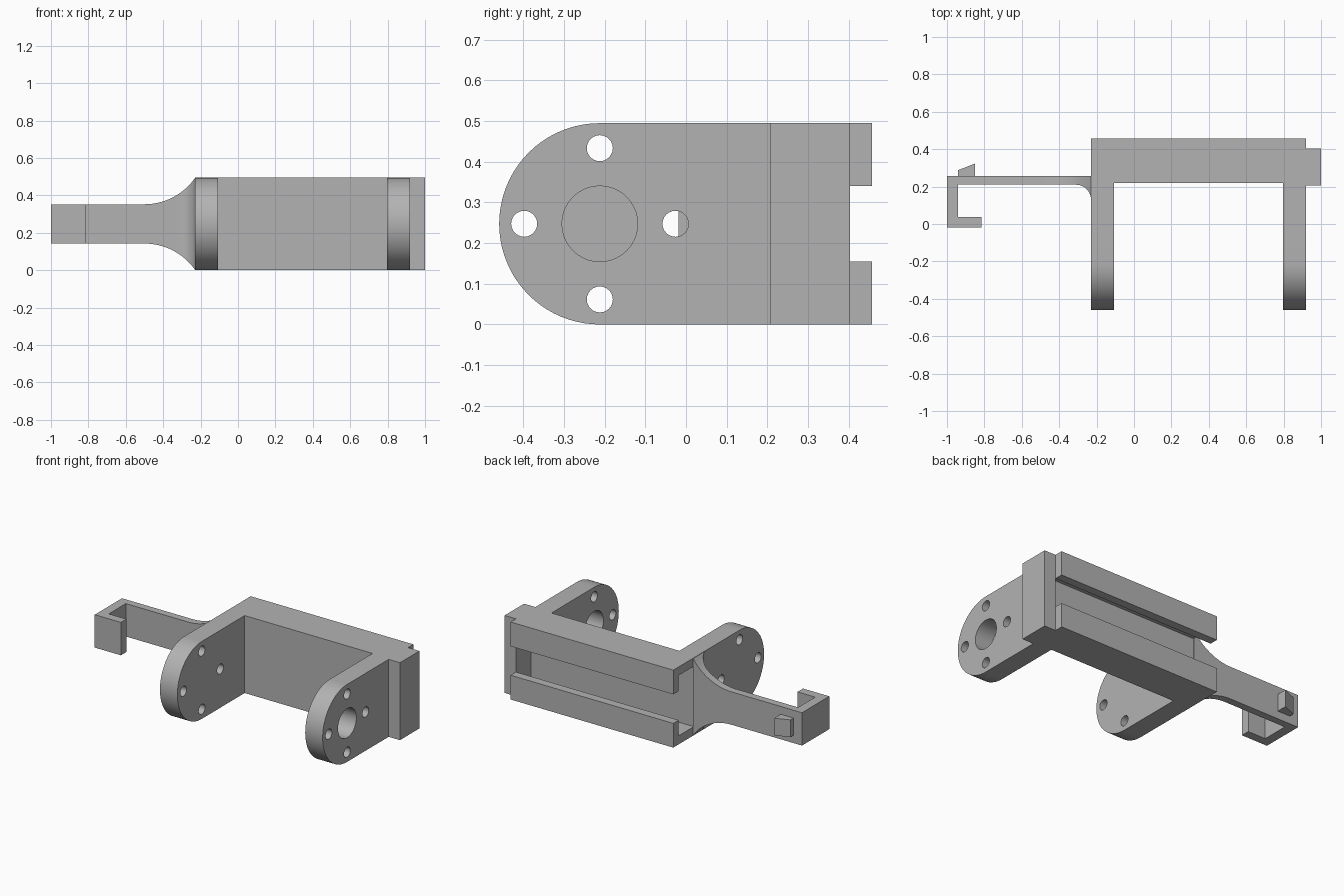
import bpy, bmesh
from math import sin, cos, pi, sqrt

if "Cube" in bpy.data.objects:
    bpy.data.objects.remove(bpy.data.objects["Cube"])

grey = bpy.data.materials.new("light grey plastic")
grey.use_nodes = True
grey.diffuse_color = (0.45, 0.45, 0.45, 1)
grey.node_tree.nodes["Principled BSDF"].inputs["Base Color"].default_value = grey.diffuse_color

H = 0.495          # overall height
MID = H / 2
LUG_Y = -0.212     # centre of the rounded lug ends


def loft(name, rings):
    """Skin matching rings of 3D points and cap both ends."""
    bm = bmesh.new()
    rows = [[bm.verts.new(p) for p in ring] for ring in rings]
    n = len(rows[0])
    for a, b in zip(rows, rows[1:]):
        for i in range(n):
            j = (i + 1) % n
            bm.faces.new((a[i], a[j], b[j], b[i]))
    bm.faces.new(rows[0][::-1])
    bm.faces.new(rows[-1])
    bmesh.ops.recalc_face_normals(bm, faces=bm.faces)
    mesh = bpy.data.meshes.new(name)
    bm.to_mesh(mesh)
    bm.free()
    mesh.materials.append(grey)
    obj = bpy.data.objects.new(name, mesh)
    bpy.context.collection.objects.link(obj)
    return obj


def prism_x(name, outline, x0, x1):
    return loft(name, [[(x, y, z) for y, z in outline] for x in (x0, x1)])


def prism_z(name, outline, z0, z1):
    return loft(name, [[(x, y, z) for x, y in outline] for z in (z0, z1)])


def circle(y, z, r, n):
    return [(y + r * cos(2 * pi * i / n), z + r * sin(2 * pi * i / n)) for i in range(n)]


def select_only(obj):
    bpy.ops.object.select_all(action='DESELECT')
    obj.select_set(True)
    bpy.context.view_layer.objects.active = obj


def smooth(obj):
    select_only(obj)
    bpy.ops.object.shade_smooth_by_angle(angle=pi / 6)


def drill(obj, y, z, r, n, x0, x1):
    cutter = prism_x("hole_cutter", circle(y, z, r, n), x0 - 0.05, x1 + 0.05)
    cutter.hide_render = True
    mod = obj.modifiers.new("hole", 'BOOLEAN')
    mod.operation, mod.solver, mod.object = 'DIFFERENCE', 'EXACT', cutter
    select_only(obj)
    bpy.ops.object.modifier_apply(modifier=mod.name)
    bpy.data.objects.remove(cutter)


# Main beam with an undercut slot along its back
half = [(0.22, 0), (0.457, 0), (0.457, 0.155), (0.403, 0.155), (0.403, 0.055), (0.25, 0.055)]
beam = half + [(y, H - z) for y, z in reversed(half)]
prism_x("slotted_beam", beam, -0.23, 0.92)

# Stop plate closing one end of the slot
prism_x("end_plate", [(0.207, 0), (0.403, 0), (0.403, H), (0.207, H)], 0.92, 1.0)

# Rounded lugs with a ring of four screw holes; only the left one has a bore
steps = 40
nose = [(LUG_Y - MID * sin(pi * i / steps), MID + MID * cos(pi * i / steps))
        for i in range(steps + 1)]
for name, x0, x1 in (("right_lug", -0.23, -0.107), ("left_lug", 0.797, 0.92)):
    lug = prism_x(name, nose + [(0.22, 0), (0.22, H)], x0, x1)
    for k in range(4):
        a = k * pi / 2
        drill(lug, LUG_Y + 0.186 * cos(a), MID + 0.186 * sin(a), 0.032, 24, x0, x1)
    if name == "left_lug":
        drill(lug, LUG_Y, MID, 0.093, 40, x0, x1)
    smooth(lug)

# Side arm flaring in height and blending into the lug with a fillet
FLARE, FIL = 0.33, 0.08
xs = [-0.94] + [-0.5 + 0.019 * i for i in range(10)]
xs += [-0.31 + FIL * sin(pi / 2 * i / 10) for i in range(11)]
rings = []
for x in xs:
    d, e = max(0, x + 0.5), max(0, x + 0.31)
    h = 0.105 + FLARE - sqrt(FLARE ** 2 - d ** 2)
    front = 0.13 + sqrt(max(0, FIL ** 2 - e ** 2))
    rings.append([(x, front, MID - h), (x, 0.257, MID - h),
                  (x, 0.257, MID + h), (x, front, MID + h)])
smooth(loft("side_arm", rings))

# Hook at the arm tip
prism_z("arm_hook", [(-1, 0.257), (-1, -0.018), (-0.815, -0.018), (-0.815, 0.038),
                     (-0.94, 0.038), (-0.94, 0.257)], MID - 0.105, MID + 0.105)

# Small wedge catch on the back of the arm
prism_z("wedge_catch", [(-0.94, 0.257), (-0.94, 0.288), (-0.85, 0.323), (-0.85, 0.257)],
        MID - 0.055, MID + 0.055)
